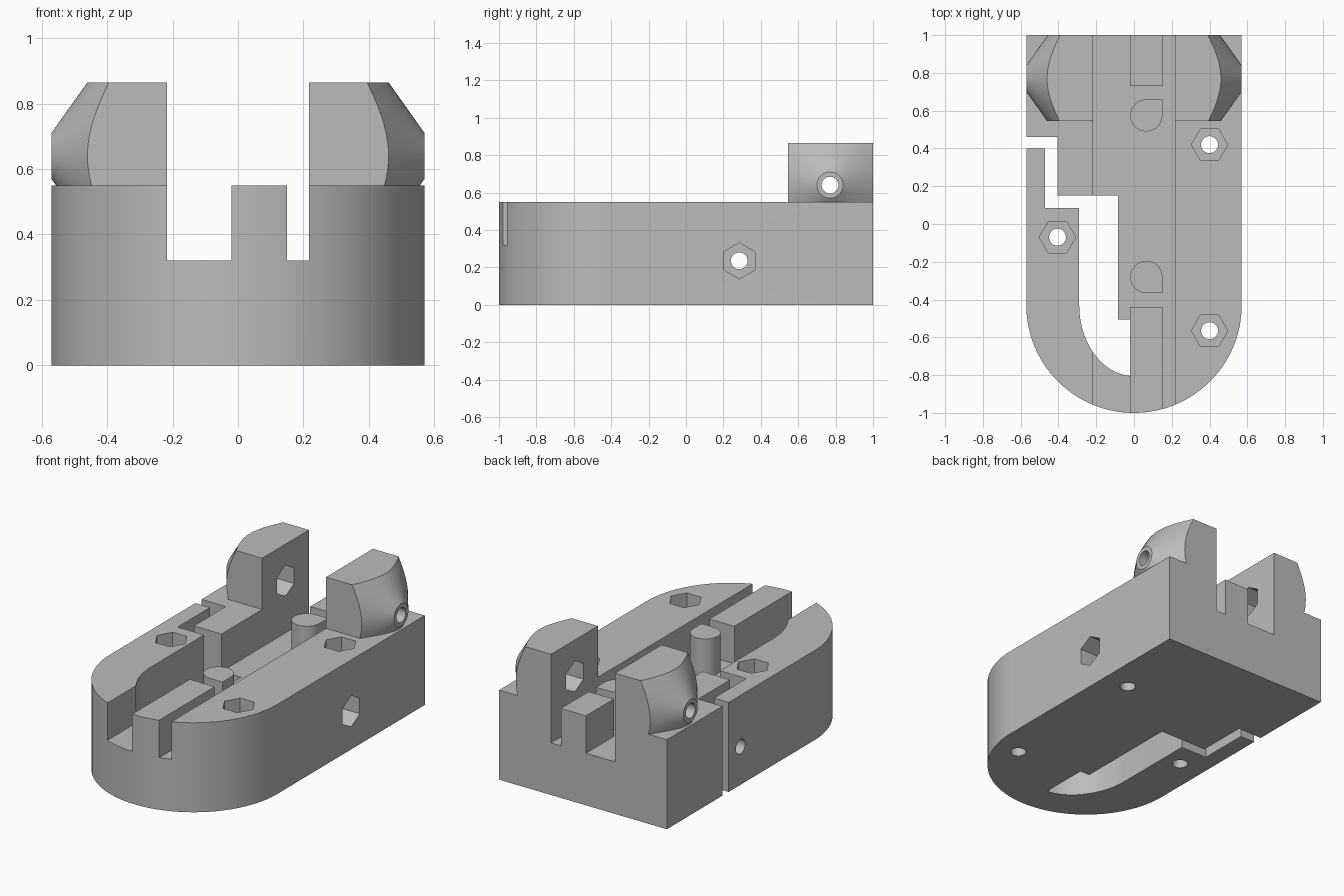
import bpy, bmesh, math

cube = bpy.data.objects.get("Cube")
if cube:
    bpy.data.objects.remove(cube, do_unlink=True)

grey = bpy.data.materials.new("plain grey")
grey.use_nodes = True
colour = (0.5, 0.5, 0.5, 1)
grey.diffuse_color = colour
grey.node_tree.nodes["Principled BSDF"].inputs["Base Color"].default_value = colour

TOP, FLOOR, HALF, ARC_Y = 0.55, 0.32, 0.57, -0.43
HOLE, HEX = 0.045, 0.096


def prism(name, pts, lo, hi, axis="z", end_pts=None):
    """Extrude a 2D outline along z, or along x with (y, z) points."""
    bm = bmesh.new()
    place = (lambda a, b, h: (a, b, h)) if axis == "z" else (lambda a, b, h: (h, a, b))
    start = [bm.verts.new(place(a, b, lo)) for a, b in pts]
    end = [bm.verts.new(place(a, b, hi)) for a, b in (end_pts or pts)]
    bm.faces.new(start)
    bm.faces.new(end)
    for i in range(len(pts)):
        j = (i + 1) % len(pts)
        bm.faces.new((start[i], start[j], end[j], end[i]))
    bmesh.ops.recalc_face_normals(bm, faces=bm.faces)
    mesh = bpy.data.meshes.new(name)
    bm.to_mesh(mesh)
    bm.free()
    mesh.materials.append(grey)
    ob = bpy.data.objects.new(name, mesh)
    bpy.context.collection.objects.link(ob)
    return ob


def rect(x0, x1, y0, y1):
    return [(x0, y0), (x1, y0), (x1, y1), (x0, y1)]


def arc(cx, cy, rx, ry, a0, a1, n):
    angles = [math.radians(a0 + (a1 - a0) * i / n) for i in range(n + 1)]
    return [(cx + rx * math.cos(a), cy + ry * math.sin(a)) for a in angles]


def ring(cx, cy, r, n, phase=0):
    return arc(cx, cy, r, r, phase, phase + 360, n)[:-1]


def activate(ob):
    bpy.ops.object.select_all(action="DESELECT")
    ob.select_set(True)
    bpy.context.view_layer.objects.active = ob


def combine(ob, tool, operation="DIFFERENCE"):
    mod = ob.modifiers.new("cut", "BOOLEAN")
    mod.operation, mod.solver, mod.object = operation, "EXACT", tool
    activate(ob)
    bpy.ops.object.modifier_apply(modifier=mod.name)
    bpy.data.objects.remove(tool, do_unlink=True)


def smooth(ob):
    activate(ob)
    bpy.ops.object.shade_smooth_by_angle(angle=math.radians(25))


# Base block with a rounded front
outline = arc(0, ARC_Y, HALF, HALF, 180, 360, 64) + [(HALF, 1), (-HALF, 1)]
base = prism("base_block", outline, 0, TOP)

# Lengthwise channels, leaving a rib at each end
for x0, x1, y0, y1 in ((-0.217, -0.02, -1.1, 1.1), (0.15, 0.217, -1.1, 1.1),
                       (-0.06, 0.18, -0.44, 0.73)):
    combine(base, prism("channel_cutter", rect(x0, x1, y0, y1), FLOOR, 1))

# Stepped opening that frees the side arm
opening = [(-0.7, 0.46), (-0.405, 0.46), (-0.405, 0.15), (-0.085, 0.15),
           (-0.085, -0.505), (-0.02, -0.505)]
opening += arc(0, ARC_Y, 0.29, 0.375, 266, 180, 24)
opening += [(-0.29, 0.085), (-0.47, 0.085), (-0.47, 0.40), (-0.7, 0.40)]
combine(base, prism("opening_cutter", opening, -0.1, 1))

# Vertical bolt holes with hexagonal pockets
for x, y in ((0.4, 0.42), (0.4, -0.565), (-0.405, -0.07)):
    combine(base, prism("bolt_cutter", ring(x, y, HOLE, 32), -0.1, 1))
    combine(base, prism("nut_cutter", ring(x, y, HEX, 6), 0.35, 1))

# Cross bolt hole with a hexagonal pocket on the left side
combine(base, prism("bolt_cutter", ring(0.285, 0.235, HOLE, 32), -1, 1, "x"))
combine(base, prism("nut_cutter", ring(0.285, 0.235, HEX, 6, 90), 0.37, 1, "x"))
smooth(base)

# Round posts with one square corner
for name, y, way in (("front_post", -0.28, -1), ("back_post", 0.575, 1)):
    r = 0.085
    profile = arc(0.065, y, r, r, 90 * way, 360 * way, 36) + [(0.065 + r, y + r * way)]
    smooth(prism(name, profile, FLOOR - 0.01, TOP))

# Back lugs: blocks trimmed by a cone about the bolt axis
LUG_Y, LUG_Z, LUG_IN = 0.77, 0.64, 0.217
TIP, SLOPE = 0.07, 1.41
for side, s in (("left", 1), ("right", -1)):
    x_in, x_out = s * LUG_IN, s * HALF
    lug = prism(side + "_lug", rect(0.545, 1, TOP, 0.865), x_in, x_out, "x")
    wide = TIP + SLOPE * (HALF - 0.1)
    cone = prism("cone_cutter", ring(LUG_Y, LUG_Z, wide, 64), s * 0.1, x_out, "x",
                 ring(LUG_Y, LUG_Z, TIP, 64))
    combine(lug, cone, "INTERSECT")
    combine(lug, prism("bolt_cutter", ring(LUG_Y, LUG_Z, HOLE, 32), 0, s, "x"))
    combine(lug, prism("nut_cutter", ring(LUG_Y, LUG_Z, HEX, 6, 90), 0, s * 0.4, "x"))
    smooth(lug)
